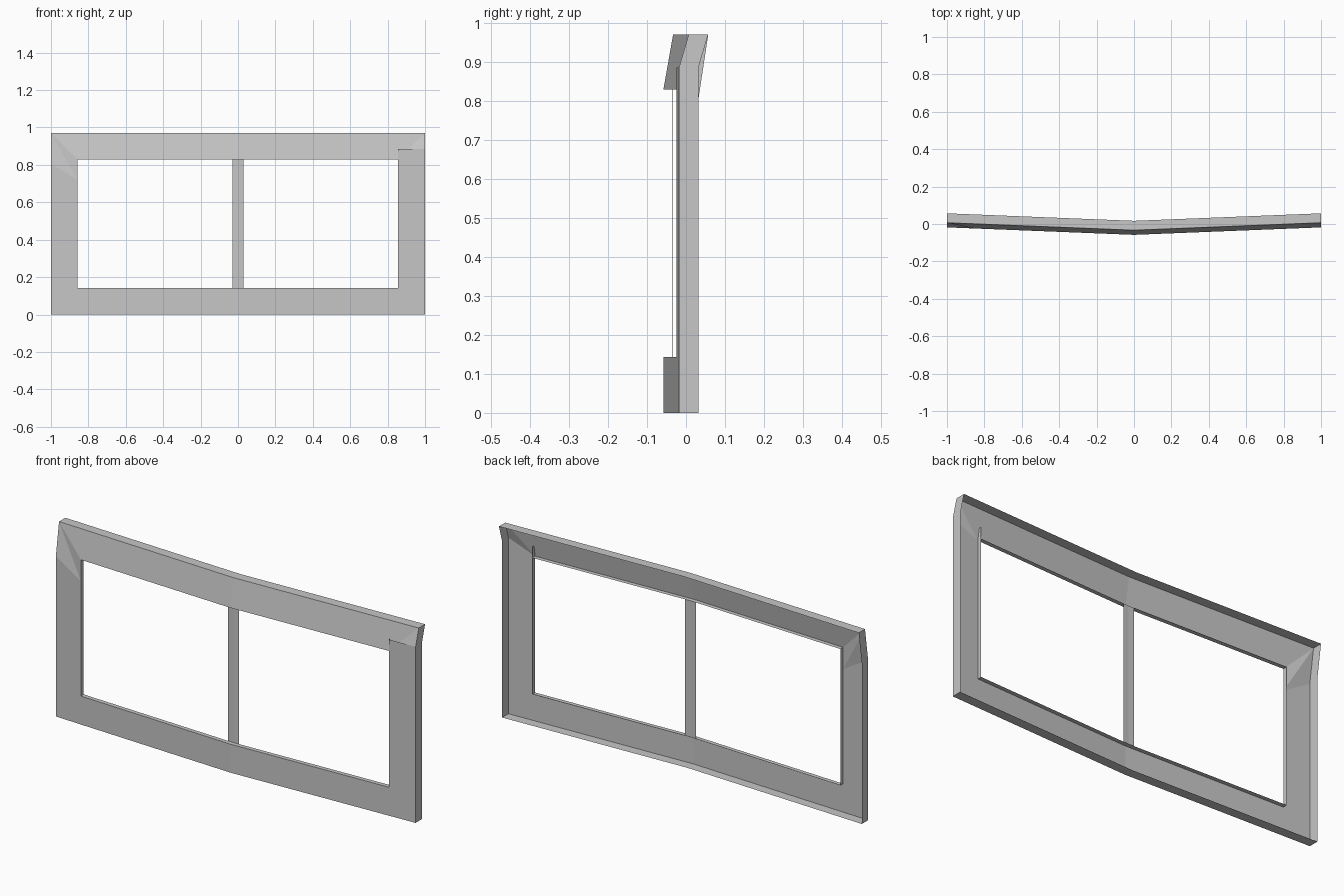
import bpy
import bmesh

cube = bpy.data.objects.get("Cube")
if cube:
    bpy.data.objects.remove(cube, do_unlink=True)

RIM, REVEAL = 0.05, 0.022      # depths of the outer rim and of the opening's lip
TOP, LIP = 0.97, 0.828         # top edge and underside of the upper rail
SILL = 0.143                   # top of the lower rail
IN_L, IN_R = -0.857, 0.855     # inner edges of the two side posts
STEP = 0.885                   # top of the left post (+x)
FOLD_IN, FOLD_OUT = 0.72, 0.805  # fold line at the top of the right post (-x)

grey = bpy.data.materials.new("frame_grey")
grey.use_nodes = True
color = (0.57, 0.57, 0.57, 1)
grey.diffuse_color = color
grey.node_tree.nodes["Principled BSDF"].inputs["Base Color"].default_value = color


def front_point(x, z, back=0.0):
    """Point on the front: bowed in plan, with only the top edge leaning back."""
    return (x, -0.058 + 0.04 * abs(x) + (0.025 if z == TOP else 0) + back, z)


def build(name, faces):
    """Make an object from faces given as point tuples, sharing equal points."""
    bm = bmesh.new()
    verts = {}
    for face in faces:
        for p in face:
            if p not in verts:
                verts[p] = bm.verts.new(p)
        bm.faces.new([verts[p] for p in face])
    mesh = bpy.data.meshes.new(name)
    bm.to_mesh(mesh)
    bm.free()
    mesh.materials.append(grey)
    bpy.context.collection.objects.link(bpy.data.objects.new(name, mesh))


def sheet(name, outlines, back=0.0):
    """Thin front panel from (x, z) outlines."""
    build(name, [[front_point(x, z, back) for x, z in o] for o in outlines])


def flange(name, path, depth):
    """Thin wall running backward from a path along the front."""
    build(name, [[front_point(*p), front_point(*p, depth),
                  front_point(*q, depth), front_point(*q)]
                 for p, q in zip(path, path[1:])])


# Lower rail, bowed at the middle, with mitred ends
sheet("lower_rail", [
    [(-1, 0), (0, 0), (0, SILL), (IN_L, SILL)],
    [(0, 0), (1, 0), (IN_R, SILL), (0, SILL)],
])

# Side posts
sheet("right_post", [[(-1, 0), (IN_L, SILL), (IN_L, FOLD_IN), (-1, FOLD_OUT)]])
sheet("left_post", [[(1, 0), (1, STEP), (IN_R, STEP), (IN_R, SILL)]])

# Upper rail leaning back, with a folded corner at each end
sheet("upper_rail", [
    [(IN_L, LIP), (0, LIP), (0, TOP), (-1, TOP)],
    [(0, LIP), (IN_R, LIP), (1, TOP), (0, TOP)],
    [(IN_R, LIP), (1, STEP), (1, TOP)],
    [(-1, TOP), (IN_L, FOLD_IN), (IN_L, LIP)],
    [(-1, TOP), (-1, FOLD_OUT), (IN_L, FOLD_IN)],
])

# Deep rim around the outside, open at the back
flange("outer_rim", [(-1, 0), (0, 0), (1, 0), (1, STEP), (1, TOP), (0, TOP),
                     (-1, TOP), (-1, FOLD_OUT), (-1, 0)], RIM)

# Shallow lip around the opening
flange("opening_lip", [(IN_R, STEP), (IN_R, SILL), (0, SILL), (IN_L, SILL),
                       (IN_L, LIP), (0, LIP), (IN_R, LIP)], REVEAL)

# Thin centre divider flush with the back of the lip
sheet("center_divider", [
    [(-0.03, SILL), (0, SILL), (0, LIP), (-0.03, LIP)],
    [(0, SILL), (0.03, SILL), (0.03, LIP), (0, LIP)],
], back=REVEAL)
